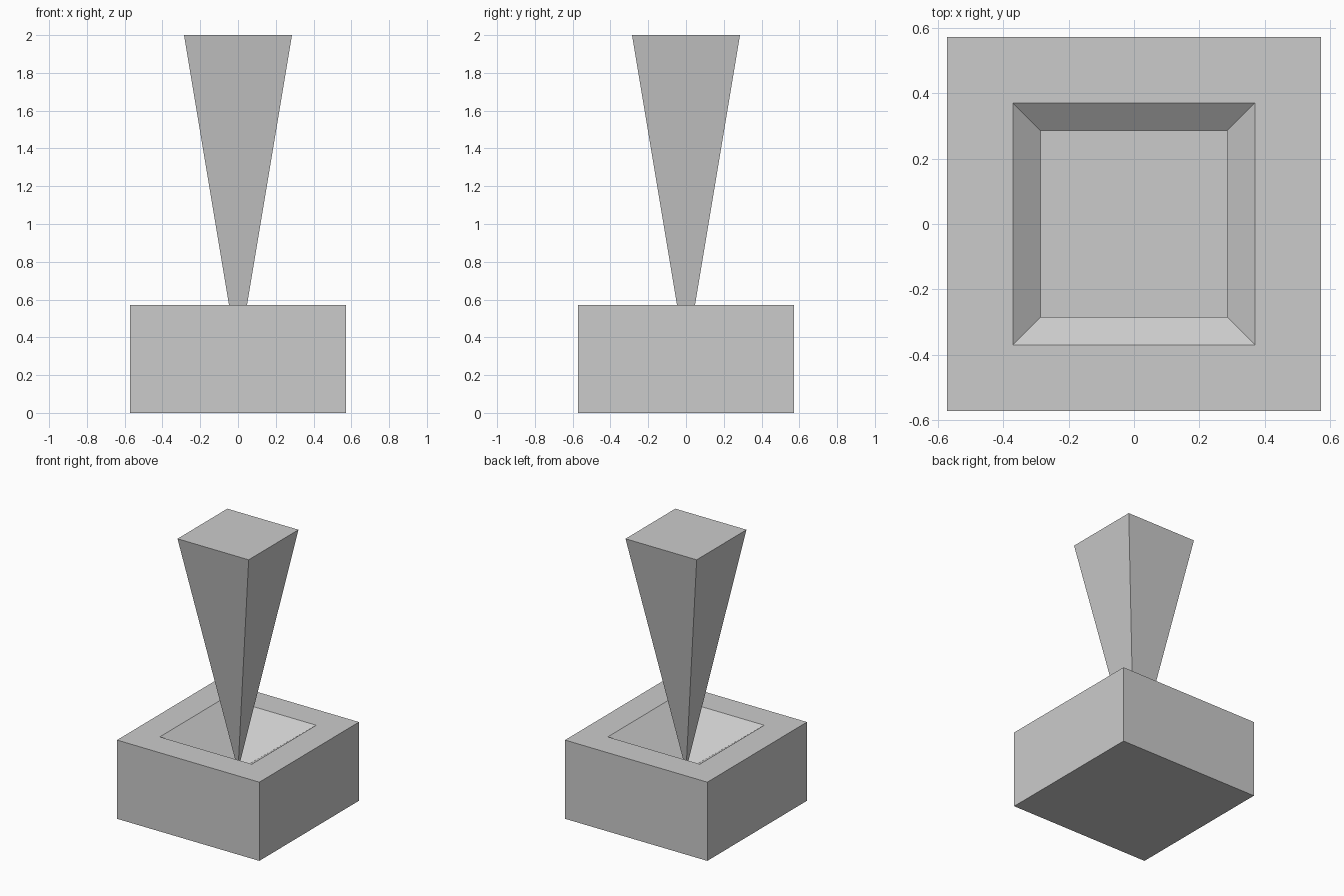
import bpy, bmesh
from mathutils import Matrix

if "Cube" in bpy.data.objects:
    bpy.data.objects.remove(bpy.data.objects["Cube"])

U = 2 / 7  # module: total height is seven units


def finish(name, bm):
    bmesh.ops.recalc_face_normals(bm, faces=bm.faces)
    mesh = bpy.data.meshes.new(name)
    bm.to_mesh(mesh)
    bm.free()
    bpy.context.collection.objects.link(bpy.data.objects.new(name, mesh))


# Square base with a pyramid-shaped pit sunk into its top
bm = bmesh.new()
bmesh.ops.create_cube(bm, size=1, matrix=Matrix.Translation((0, 0, U))
                      @ Matrix.Diagonal((4 * U, 4 * U, 2 * U, 1)))
bm.normal_update()
top = max(bm.faces, key=lambda f: f.calc_center_median().z)
bmesh.ops.inset_region(bm, faces=[top], thickness=U)
pit = bmesh.ops.poke(bm, faces=[top])
pit["verts"][0].co.z = U
finish("base", bm)

# Inverted pyramid standing on its tip at the bottom of the pit
bm = bmesh.new()
bmesh.ops.create_cube(bm, size=2 * U, matrix=Matrix.Translation((0, 0, 6 * U)))
bottom = [v for v in bm.verts if v.co.z < 6 * U]
bmesh.ops.pointmerge(bm, verts=bottom, merge_co=(0, 0, U))
finish("inverted_pyramid", bm)
